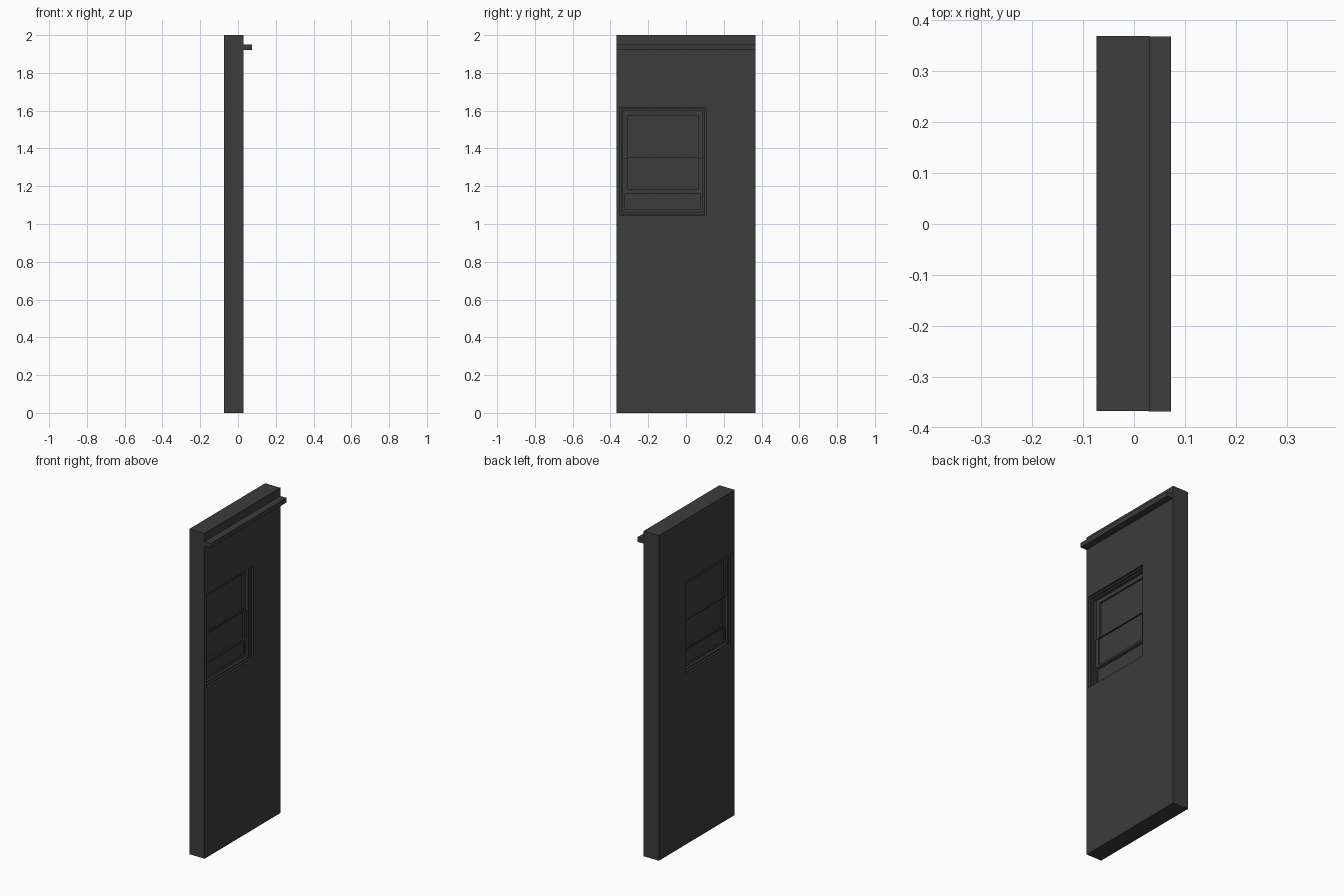
import bpy, bmesh

if "Cube" in bpy.data.objects:
    bpy.data.objects.remove(bpy.data.objects["Cube"])

dark = bpy.data.materials.new("dark_grey")
dark.diffuse_color = (0.045, 0.045, 0.045, 1)
dark.use_nodes = True
dark.node_tree.nodes["Principled BSDF"].inputs["Base Color"].default_value = dark.diffuse_color


def finish(name, bm):
    bmesh.ops.recalc_face_normals(bm, faces=bm.faces)
    me = bpy.data.meshes.new(name)
    bm.to_mesh(me)
    bm.free()
    me.materials.append(dark)
    ob = bpy.data.objects.new(name, me)
    bpy.context.collection.objects.link(ob)
    return ob


def corners(rect, x, bm):
    y0, y1, z0, z1 = rect
    return [bm.verts.new((x, y, z)) for y, z in ((y0, z0), (y1, z0), (y1, z1), (y0, z1))]


def slab(name, x0, x1, rect):
    """Solid box between two x planes."""
    bm = bmesh.new()
    a, b = corners(rect, x0, bm), corners(rect, x1, bm)
    bm.faces.new(a)
    bm.faces.new(b)
    for i in range(4):
        j = (i + 1) % 4
        bm.faces.new((a[i], a[j], b[j], b[i]))
    return finish(name, bm)


def ring(name, x0, x1, outer, inner):
    """Rectangular frame between two x planes with a rectangular hole."""
    bm = bmesh.new()
    loops = [corners(outer, x0, bm), corners(outer, x1, bm),
             corners(inner, x1, bm), corners(inner, x0, bm)]
    for k in range(4):
        a, b = loops[k], loops[(k + 1) % 4]
        for i in range(4):
            j = (i + 1) % 4
            bm.faces.new((a[i], a[j], b[j], b[i]))
    return finish(name, bm)


BACK, FRONT, MID = -0.074, 0.030, -0.022
opening = (-0.350, 0.106, 1.044, 1.618)
step = (-0.341, 0.097, 1.053, 1.609)
lining = (-0.333, 0.088, 1.062, 1.600)

# Door slab with a window opening
ring("door_panel", BACK, FRONT, (-0.367, 0.369, 0, 2), opening)

# Drip ledge along the top
slab("top_ledge", FRONT - 0.002, 0.073, (-0.368, 0.368, 1.922, 1.950))

# Stepped window lining
ring("window_outer_frame", MID - 0.040, MID + 0.040, opening, step)
ring("window_inner_frame", MID - 0.028, MID + 0.028, step, lining)

# Upper and lower sashes, each a border around a thin pane
for name, hole, rect in (
        ("upper_sash", (-0.308, 0.064, 1.355, 1.575), (-0.333, 0.088, 1.349, 1.600)),
        ("lower_sash", (-0.308, 0.064, 1.183, 1.349), (-0.333, 0.088, 1.170, 1.349))):
    shift = -0.004 if name == "upper_sash" else 0.004
    ring(name + "_border", MID + shift - 0.014, MID + shift + 0.014, rect, hole)
    slab(name + "_pane", MID + shift - 0.004, MID + shift + 0.004, hole)

# Wide vent panel under the panes
vent = (-0.325, 0.075, 1.077, 1.162)
ring("vent_border", MID - 0.014, MID + 0.014, (-0.333, 0.088, 1.062, 1.170), vent)
slab("vent_panel", MID - 0.006, MID + 0.006, vent)
